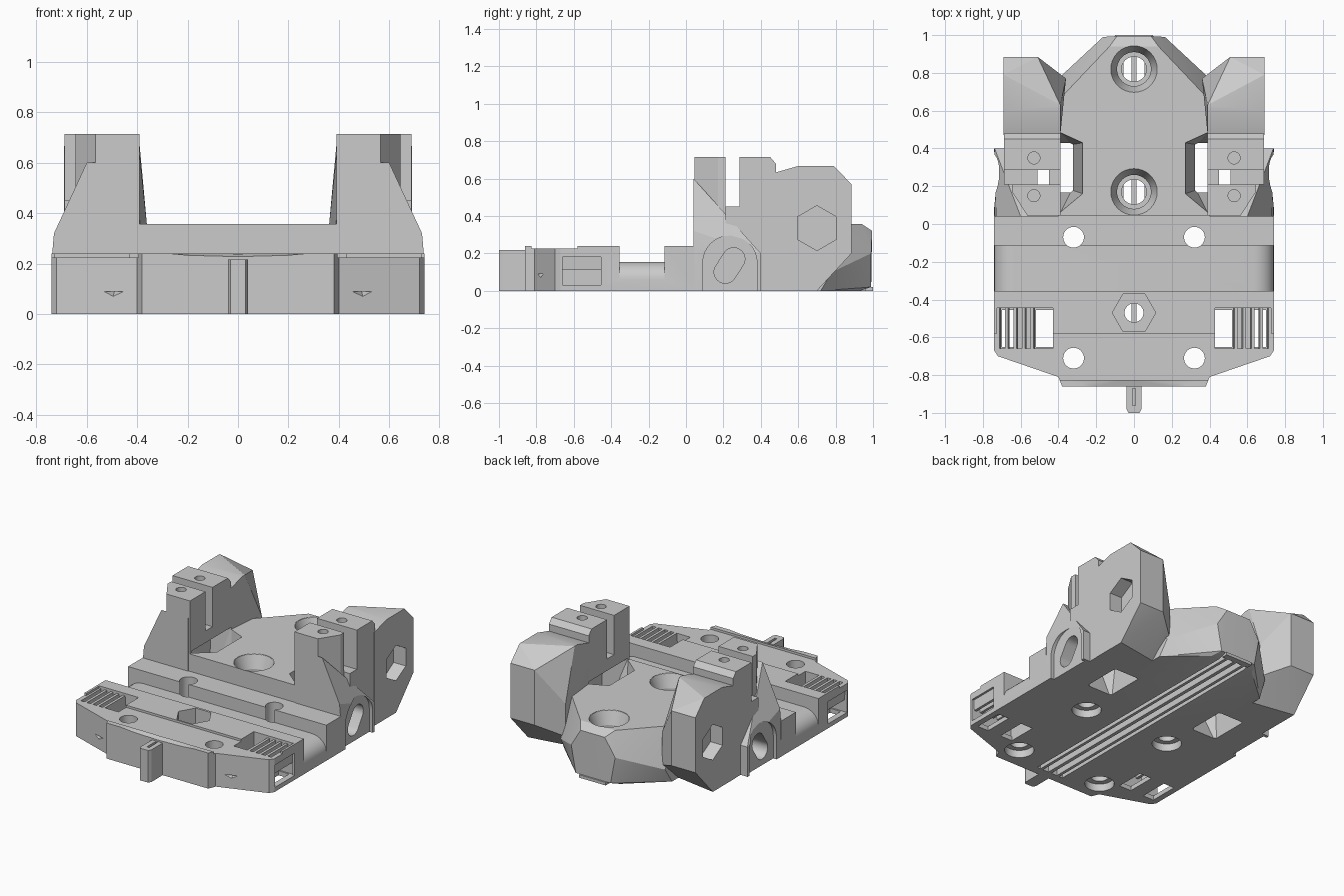
import bpy, bmesh, math
from mathutils import Vector

cube = bpy.data.objects.get("Cube")
if cube:
    bpy.data.objects.remove(cube)

grey = bpy.data.materials.new("plain grey")
grey.use_nodes = True
grey.diffuse_color = (0.6, 0.6, 0.6, 1)
grey.node_tree.nodes["Principled BSDF"].inputs["Base Color"].default_value = (0.6, 0.6, 0.6, 1)


def make(name, bm):
    bmesh.ops.recalc_face_normals(bm, faces=bm.faces)
    mesh = bpy.data.meshes.new(name)
    bm.to_mesh(mesh)
    bm.free()
    mesh.materials.append(grey)
    ob = bpy.data.objects.new(name, mesh)
    bpy.context.collection.objects.link(ob)
    return ob


def place(axis, u, v, w):
    return {"x": (w, u, v), "y": (u, w, v), "z": (u, v, w)}[axis]


def prism(name, pts, axis, lo, hi):
    bm = bmesh.new()
    rings = [[bm.verts.new(place(axis, u, v, w)) for u, v in pts] for w in (lo, hi)]
    for ring in rings:
        bm.faces.new(ring)
    for i in range(len(pts)):
        j = (i + 1) % len(pts)
        bm.faces.new((rings[0][i], rings[0][j], rings[1][j], rings[1][i]))
    return make(name, bm)


def box(name, x0, x1, y0, y1, z0, z1):
    return prism(name, [(x0, y0), (x1, y0), (x1, y1), (x0, y1)], "z", z0, z1)


def hull(name, pts):
    bm = bmesh.new()
    for p in pts:
        bm.verts.new(p)
    bmesh.ops.convex_hull(bm, input=bm.verts)
    bmesh.ops.dissolve_limit(bm, angle_limit=0.01, verts=bm.verts, edges=bm.edges)
    return make(name, bm)


def circle(u, v, r, n=32, turn=0):
    return [(u + r * math.cos(turn + math.tau * i / n), v + r * math.sin(turn + math.tau * i / n))
            for i in range(n)]


def hole(x, y, r, z0, z1, n=32, r_top=None):
    low = [(*p, z0) for p in circle(x, y, r, n)]
    return hull("cutter", low + [(*p, z1) for p in circle(x, y, r_top or r, n)])


def bake(ob):
    mesh = bpy.data.meshes.new_from_object(ob.evaluated_get(bpy.context.evaluated_depsgraph_get()))
    ob.modifiers.clear()
    ob.data = mesh


def combine(ob, tools, operation="DIFFERENCE"):
    for tool in tools:
        mod = ob.modifiers.new("combine", "BOOLEAN")
        mod.operation, mod.solver, mod.object = operation, "EXACT", tool
        bake(ob)
        bpy.data.objects.remove(tool)


def mirror(ob):
    mod = ob.modifiers.new("mirror", "MIRROR")
    mod.use_clip = False
    mod.use_mirror_merge = False
    bake(ob)


def both(pts):
    return pts + [(-x, y) for x, y in reversed(pts)]


# Front plate with the angled nose
plate = prism("front_plate", both([(.38, -.86), (.4, -.81), (.72, -.7), (.74, -.67), (.74, .045)]),
              "z", 0, .24)
curve = [(.63 + .11 * math.sin(a), .06 + .095 * math.cos(a)) for a in
         [math.pi / 2 * (1 - i / 8) for i in range(9)]]
cuts = [prism("cutter", both([(.8, .3), (.8, .06)] + curve), "y", -.355, -.115),
        box("cutter", -.8, .8, -.825, -.58, .225, .3),
        hole(0, -.47, .115, .13, .3, 6), hole(0, -.47, .05, -.1, .3),
        box("cutter", -.1, .1, -.8, .2, -.1, .04)]
# Sloped top of the nose, lowest at the tab
for s in (-1, 1):
    cuts.append(hull("cutter", [(s * x, y, z) for x, y, z in
                [(0, -.9, .215), (.38, -.9, .25), (0, -.82, .24), (.38, -.82, .25),
                 (0, -.9, .3), (.38, -.9, .3), (0, -.82, .3), (.38, -.82, .3)]]))
    for y in (-.07, -.71):
        cuts += [hole(s * .32, y, .055, -.1, .3), hole(s * .32, y, .09, -.1, .05)]
    # Vent pockets, drop openings and side windows
    x0, x1 = sorted((s * .43, s * .725))
    cuts.append(box("cutter", x0, x1, -.66, -.445, .03, .3))
    for a, b in ((.43, .52), (.62, .7)):
        x0, x1 = sorted((s * a, s * b))
        cuts.append(box("cutter", x0, x1, -.65, -.455, -.1, .1))
    x0, x1 = sorted((s * .7, s * .8))
    cuts.append(box("cutter", x0, x1, -.66, -.455, .03, .18))
    # Wedge notch on the nose corners
    cuts.append(hull("cutter", [(s * .42, -.84, .09), (s * .57, -.79, .09), (s * .5, -.82, .05),
                                (s * .49, -.735, .09)]))
combine(plate, cuts)

# Louvre bars across the vents
for i in range(5):
    x = .535 + i * .045
    bar = prism("vent_louvre_%d" % (i + 1), [(x - .012, .11), (x + .006, .11), (x + .014, .225),
                                            (x - .004, .225)], "y", -.662, -.443)
    mirror(bar)

# Front tab with a slit on top
tab = prism("front_tab", both([(.03, -1), (.04, -.98), (.04, -.85)]), "z", 0, .217)
combine(tab, [box("cutter", -.008, .008, -.96, -.87, .19, .3)])

# Rear deck with sloped back corners
top = [(.4, .045, .357), (.4, .655, .357), (.333, .725, .357), (.13, .94, .357), (.09, .995, .32)]
low = [(.4, .045, 0), (.4, .72, 0), (.39, .78, .1), (.164, .99, .2), (.13, .99, .02), (.16, .93, 0)]
deck = hull("rear_deck", [(s * x, y, z) for s in (-1, 1) for x, y, z in top + low])


def well(s):
    # Funnel opening between deck and tower
    lower = [(.33, .18), (.33, .42), (.51, .42), (.51, .18)]
    upper = [(.27, .16), (.27, .43), (.39, .485), (.51, .44), (.51, .16), (.39, .06)]
    return hull("cutter", [(s * x, y, -.05) for x, y in lower] + [(s * x, y, .37) for x, y in upper])


cuts = [well(-1), well(1), box("cutter", -.1, .1, -.1, .97, -.1, .04)]
for y in (.17, .82):
    cuts += [hole(0, y, .09, .27, .36, r_top=.125), hole(0, y, .125, .355, .5),
             hole(0, y, .09, .2, .275), hole(0, y, .066, -.1, .25)]
combine(deck, cuts)

# Rails in the long groove underneath, and the rear tongue
box("groove_centre_rail", -.012, .012, -.81, .98, 0, .045)
rail = box("groove_side_rails", .055, .075, -.81, .98, 0, .045)
mirror(rail)
box("rear_tongue", -.1, .1, .96, 1, 0, .02)

# Side towers: rear facets, middle block, front post and raking fin
tower = hull("side_towers", [
    (.69, .47, .63), (.39, .47, .63), (.69, .6, .667), (.39, .6, .667), (.69, .79, .667),
    (.39, .63, .667), (.69, .885, .57), (.51, .885, .57), (.69, .885, .2), (.51, .885, .2),
    (.36, .77, .34), (.36, .77, .12), (.69, .7, 0), (.39, .65, 0), (.39, .47, 0), (.69, .47, 0)])
middle = prism("middle", [(.21, 0), (.48, 0), (.48, .68), (.45, .715), (.21, .715)], "x", .39, .688)
post = prism("post", [(.39, .045), (.565, .045), (.645, .17), (.645, .22), (.39, .22)], "z", 0, .715)
fin = hull("fin", [(x, y, z) for x, y, z in
                   [(.4, .04, 0), (.74, .04, 0), (.74, .4, 0), (.4, .4, 0), (.738, .04, .23),
                    (.73, .04, .32), (.6, .04, .6), (.4, .04, .6), (.738, .4, .2), (.4, .4, .2)]])
combine(tower, [middle, post, fin], "UNION")

# Arched side recess, slanted capsule hole, hex pocket, slot and screw holes
arch = [(.09, -.05), (.38, -.05)] + [(.235 + .145 * math.cos(a), .15 + .145 * math.sin(a))
                                     for a in [math.pi * i / 16 for i in range(17)]]
capsule = [(x, *p) for x in (.58, .9) for c in ((.21, .1), (.255, .17)) for p in circle(*c, .06)]
cuts = [prism("cutter", arch, "x", .715, .9), hull("cutter", capsule),
        prism("cutter", circle(.7, .335, .12, 6, math.pi / 2), "x", .6, .9),
        box("cutter", .3, .9, .21, .285, .45, .9), well(1),
        box("cutter", .45, .51, .2, .3, .3, .5),
        hole(.53, .35, .032, .5, .9), hole(.53, .15, .032, .5, .9)]
combine(tower, cuts)
mirror(tower)

# Keep edges sharp and only round walls smooth
bpy.ops.object.select_all(action="DESELECT")
for ob in bpy.context.collection.objects:
    if ob.type == "MESH" and grey.name in ob.data.materials:
        ob.select_set(True)
        bpy.context.view_layer.objects.active = ob
bpy.ops.object.shade_smooth_by_angle(angle=math.radians(20))
